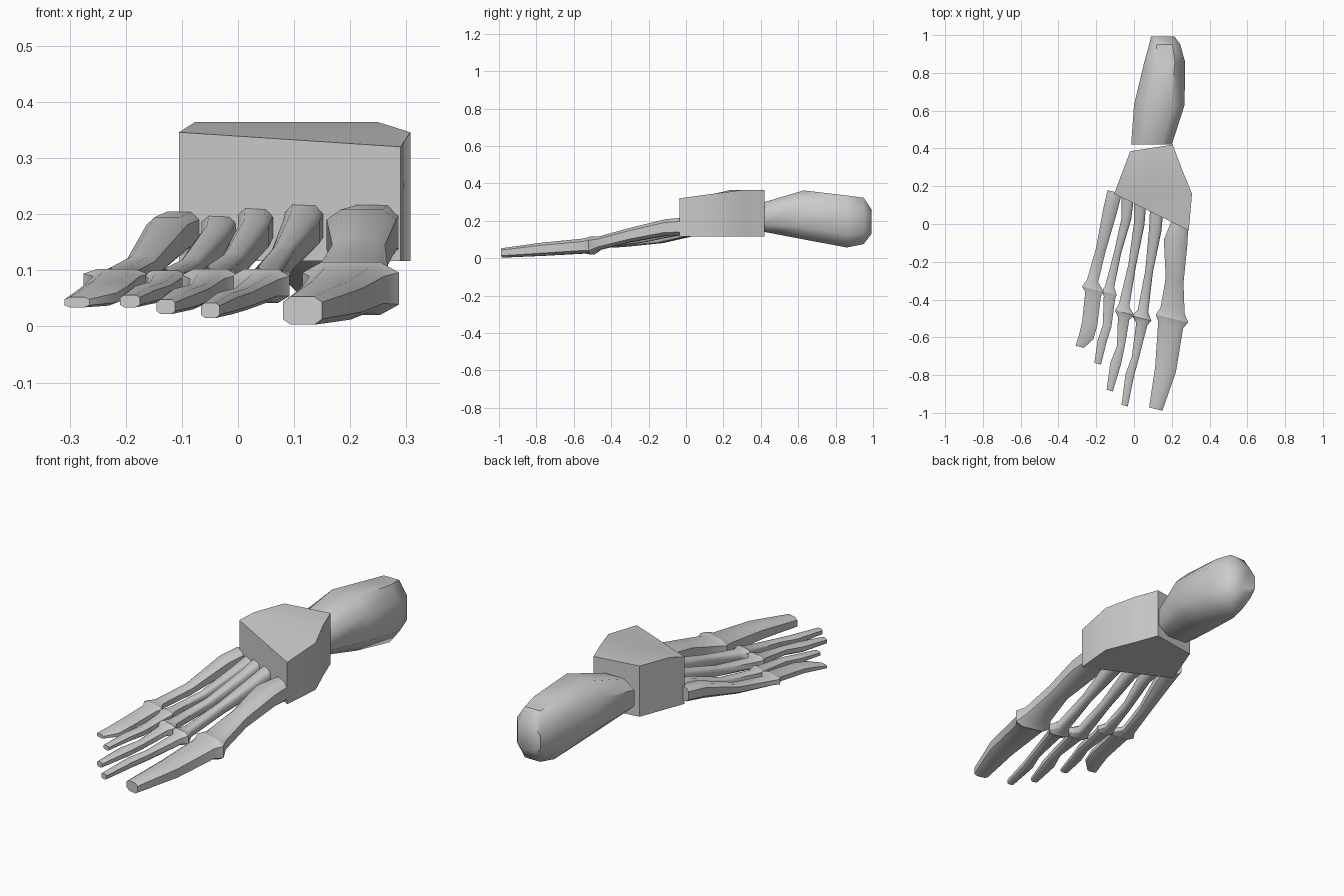
import bpy, bmesh, math


def finish(name, bm, angle=48):
    bmesh.ops.recalc_face_normals(bm, faces=bm.faces)
    mesh = bpy.data.meshes.new(name)
    bm.to_mesh(mesh)
    bm.free()
    obj = bpy.data.objects.new(name, mesh)
    bpy.context.collection.objects.link(obj)
    bpy.ops.object.select_all(action='DESELECT')
    obj.select_set(True)
    bpy.context.view_layer.objects.active = obj
    bpy.ops.object.shade_smooth_by_angle(angle=math.radians(angle))
    return obj


def loft(name, sections, slope=0.0, chamfer=0.28):
    """Chamfered-box sections (x_left, x_right, y, z_low, z_high); slope skews y across x."""
    bm = bmesh.new()
    rings = []
    c = chamfer
    shape = [(c, 0), (1 - c, 0), (1, c), (1, 1 - c), (1 - c, 1), (c, 1), (0, 1 - c), (0, c)]
    for x0, x1, y, z0, z1 in sections:
        mid = (x0 + x1) / 2
        ring = []
        for u, v in shape:
            x = x0 + (x1 - x0) * u
            ring.append(bm.verts.new((x, y + (x - mid) * slope, z0 + (z1 - z0) * v)))
        rings.append(ring)
    for a, b in zip(rings, rings[1:]):
        for i in range(8):
            j = (i + 1) % 8
            bm.faces.new((a[i], a[j], b[j], b[i]))
    bm.faces.new(rings[0])
    bm.faces.new(rings[-1])
    return finish(name, bm)


# heel bone
loft("heel_bone", [
    (-0.015, 0.20, 0.42, 0.14, 0.30),
    (0.0, 0.268, 0.63, 0.10, 0.362),
    (0.055, 0.27, 0.86, 0.057, 0.335),
    (0.08, 0.245, 0.95, 0.075, 0.323),
    (0.09, 0.215, 0.992, 0.13, 0.26)], slope=0.0, chamfer=0.25)

# ankle block: prism with a sloping top
outline = [(-0.105, 0.16, 0.346), (-0.077, 0.235, 0.364), (-0.02, 0.385, 0.364),
           (0.205, 0.42, 0.364), (0.25, 0.30, 0.364), (0.307, 0.16, 0.346), (0.29, -0.035, 0.32)]
bm = bmesh.new()
low = [bm.verts.new((x, y, 0.117)) for x, y, z in outline]
top = [bm.verts.new(p) for p in outline]
for i in range(7):
    j = (i + 1) % 7
    bm.faces.new((low[i], low[j], top[j], top[i]))
bm.faces.new(low)
for a, b, c, d in ((1, 2, 3, 4), (0, 1, 4, 5)):
    bm.faces.new((top[a], top[b], top[c], top[d]))
bm.faces.new((top[0], top[5], top[6]))
finish("ankle_block", bm)

# long foot bones, each ending in a flared joint rim
metatarsals = [
    [(0.20, 0.288, 0.01, 0.12, 0.218), (0.158, 0.282, -0.10, 0.12, 0.208),
     (0.168, 0.262, -0.30, 0.085, 0.16), (0.14, 0.268, -0.46, 0.045, 0.115)],
    [(0.085, 0.155, 0.08, 0.15, 0.222), (0.08, 0.145, -0.03, 0.135, 0.20),
     (0.06, 0.10, -0.25, 0.095, 0.145), (0.02, 0.075, -0.46, 0.055, 0.10)],
    [(0.0, 0.065, 0.12, 0.15, 0.215), (0.0, 0.055, 0.0, 0.13, 0.19),
     (-0.03, 0.01, -0.22, 0.085, 0.13), (-0.08, -0.025, -0.43, 0.055, 0.098)],
    [(-0.065, 0.0, 0.15, 0.145, 0.20), (-0.065, -0.015, 0.03, 0.12, 0.18),
     (-0.105, -0.068, -0.15, 0.08, 0.12), (-0.152, -0.105, -0.33, 0.06, 0.097)],
    [(-0.14, -0.065, 0.17, 0.14, 0.205), (-0.163, -0.09, 0.07, 0.125, 0.195),
     (-0.20, -0.148, -0.13, 0.08, 0.125), (-0.248, -0.19, -0.30, 0.063, 0.10)],
]
rims = [(0.115, 0.287, -0.50, 0.02, 0.115), (-0.01, 0.092, -0.50, 0.042, 0.102),
        (-0.10, 0.0, -0.47, 0.052, 0.102), (-0.168, -0.092, -0.365, 0.058, 0.10),
        (-0.275, -0.16, -0.345, 0.062, 0.102)]
# toes, from the rim to the tip
toes = [
    [(0.128, 0.26, -0.535, 0.025, 0.105), (0.112, 0.222, -0.77, 0.012, 0.082),
     (0.08, 0.15, -0.98, 0.003, 0.053)],
    [(0.012, 0.07, -0.53, 0.045, 0.092), (-0.012, 0.025, -0.71, 0.03, 0.068),
     (-0.045, 0.0, -0.80, 0.022, 0.06), (-0.066, -0.033, -0.962, 0.015, 0.042)],
    [(-0.085, -0.025, -0.50, 0.052, 0.093), (-0.09, -0.05, -0.65, 0.04, 0.075),
     (-0.125, -0.07, -0.74, 0.03, 0.067), (-0.145, -0.112, -0.882, 0.022, 0.048)],
    [(-0.16, -0.10, -0.39, 0.058, 0.094), (-0.165, -0.12, -0.54, 0.045, 0.08),
     (-0.192, -0.145, -0.62, 0.04, 0.072), (-0.21, -0.175, -0.74, 0.034, 0.056)],
    [(-0.258, -0.175, -0.37, 0.062, 0.096), (-0.275, -0.195, -0.53, 0.045, 0.08),
     (-0.292, -0.215, -0.60, 0.037, 0.066), (-0.309, -0.265, -0.65, 0.034, 0.052)],
]
for n, (meta, rim, toe) in enumerate(zip(metatarsals, rims, toes), 1):
    loft(f"foot_bone_{n}", meta + [rim], slope=-0.25, chamfer=0.2)
    loft(f"toe_{n}", [rim] + toe, slope=-0.25, chamfer=0.2)
